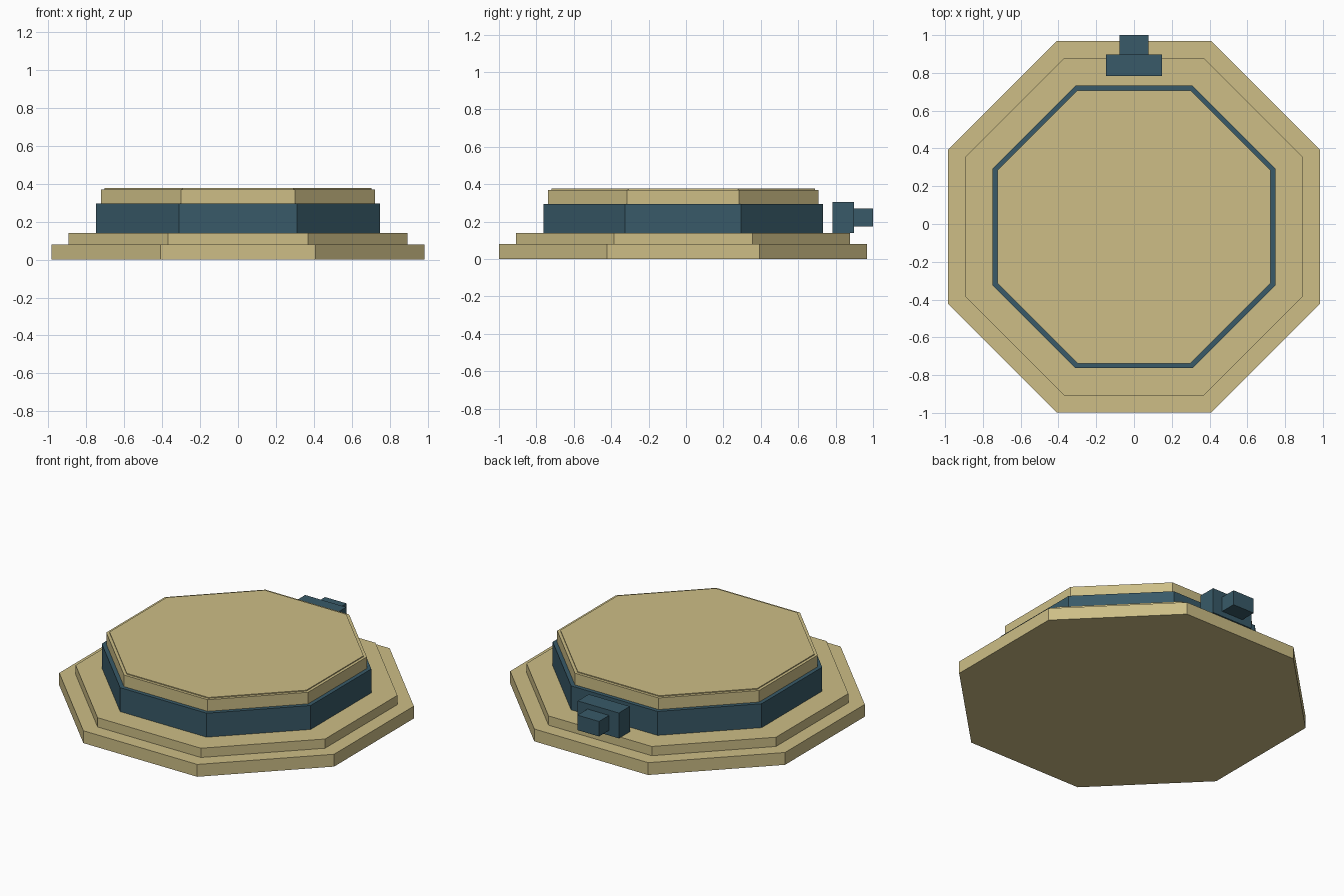
import bpy, math

if "Cube" in bpy.data.objects:
    bpy.data.objects.remove(bpy.data.objects["Cube"])

def material(name, rgb):
    m = bpy.data.materials.new(name)
    m.diffuse_color = (*rgb, 1)
    m.use_nodes = True
    m.node_tree.nodes["Principled BSDF"].inputs["Base Color"].default_value = m.diffuse_color
    return m

SAND = material("sand", (0.61, 0.515, 0.24))
TEAL = material("dark_teal", (0.040, 0.102, 0.138))
CENTRE_Y = -0.015

def octagon(name, apothem, z0, z1, mat):
    # flat sides face the axes
    bpy.ops.mesh.primitive_cylinder_add(
        vertices=8, radius=apothem / math.cos(math.pi / 8), depth=z1 - z0,
        location=(0, CENTRE_Y, (z0 + z1) / 2))
    ob = bpy.context.object
    a = math.pi / 8
    for v in ob.data.vertices:
        x, y = v.co.x, v.co.y
        v.co.x = x * math.cos(a) - y * math.sin(a)
        v.co.y = x * math.sin(a) + y * math.cos(a)
    ob.name = name
    ob.data.materials.append(mat)

def box(name, half_x, y0, y1, z0, z1, mat):
    bpy.ops.mesh.primitive_cube_add(
        size=1, location=(0, (y0 + y1) / 2, (z0 + z1) / 2))
    ob = bpy.context.object
    for v in ob.data.vertices:
        v.co.x *= 2 * half_x
        v.co.y *= y1 - y0
        v.co.z *= z1 - z0
    ob.name = name
    ob.data.materials.append(mat)

# stepped octagonal body
octagon("base_step", 0.984, 0.0, 0.08, SAND)
octagon("upper_step", 0.893, 0.08, 0.14, SAND)
octagon("wall_band", 0.748, 0.14, 0.295, TEAL)
octagon("roof_slab", 0.723, 0.295, 0.37, SAND)
octagon("roof_panel", 0.705, 0.37, 0.376, SAND)

# rear connector
box("rear_block", 0.147, 0.784, 0.897, 0.14, 0.304, TEAL)
box("rear_plug", 0.077, 0.897, 1.0, 0.173, 0.27, TEAL)
